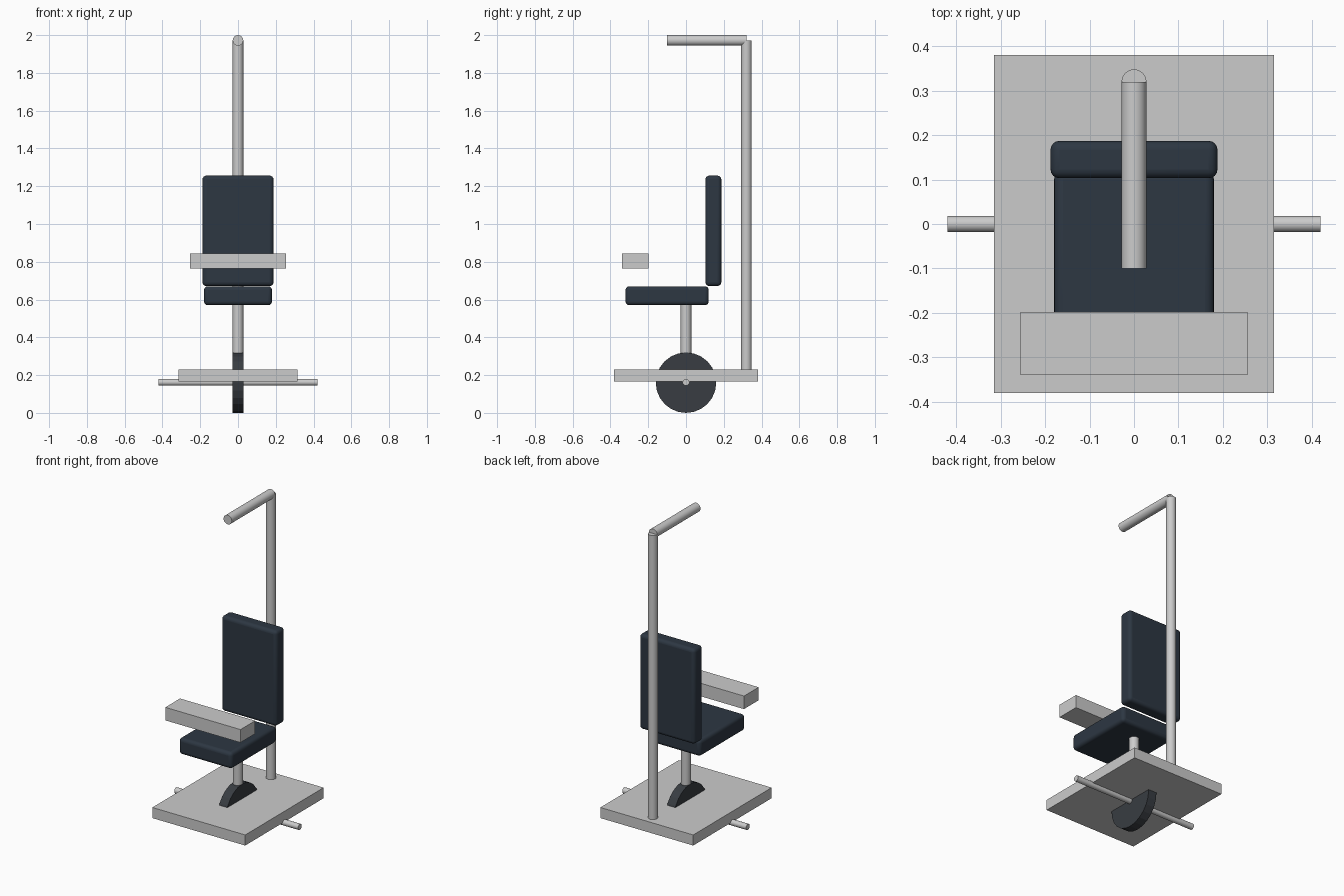
import bpy
from math import radians
from mathutils import Vector

if "Cube" in bpy.data.objects:
    bpy.data.objects.remove(bpy.data.objects["Cube"])


def material(name, color):
    mat = bpy.data.materials.new(name)
    mat.diffuse_color = (*color, 1)
    mat.use_nodes = True
    mat.node_tree.nodes["Principled BSDF"].inputs["Base Color"].default_value = mat.diffuse_color
    return mat


def box(name, lo, hi, mat=None, bevel=0):
    lo, hi = Vector(lo), Vector(hi)
    bpy.ops.mesh.primitive_cube_add(size=1, location=(lo + hi) / 2)
    obj = bpy.context.object
    obj.name = name
    obj.scale = hi - lo
    bpy.ops.object.transform_apply(location=False, rotation=False, scale=True)
    if mat:
        obj.data.materials.append(mat)
    if bevel:
        mod = obj.modifiers.new("rounded_edges", 'BEVEL')
        mod.width = bevel
        mod.segments = 4
        bpy.ops.object.shade_smooth_by_angle(angle=radians(35))
    return obj


def rod(name, start, end, radius, sides=32, mat=None, smooth=True):
    start, end = Vector(start), Vector(end)
    axis = end - start
    bpy.ops.mesh.primitive_cylinder_add(
        vertices=sides, radius=radius, depth=axis.length,
        location=(start + end) / 2, rotation=axis.to_track_quat('Z', 'Y').to_euler())
    obj = bpy.context.object
    obj.name = name
    if mat:
        obj.data.materials.append(mat)
    if smooth:
        bpy.ops.object.shade_smooth_by_angle(angle=radians(35))
    return obj


cushion = material("navy_cushion", (0.026, 0.038, 0.055))
rubber = material("dark_rubber", (0.04, 0.046, 0.054))

# Base plate with central wheel and axle
box("base_plate", (-0.315, -0.38, 0.165), (0.315, 0.38, 0.23))
rod("wheel", (-0.028, 0, 0.16), (0.028, 0, 0.16), 0.16, 24, rubber, smooth=False)
rod("axle", (-0.42, 0, 0.162), (0.42, 0, 0.162), 0.018, 24)

# Seat on its post, with backrest
rod("seat_post", (0, 0, 0.23), (0, 0, 0.59), 0.028)
box("seat", (-0.18, -0.32, 0.57), (0.18, 0.12, 0.67), cushion, 0.02)
box("backrest", (-0.188, 0.103, 0.672), (0.188, 0.187, 1.256), cushion, 0.02)

# Front lap bar
box("lap_bar", (-0.255, -0.34, 0.765), (0.255, -0.198, 0.845))

# Rear mast and overhead arm
rod("mast", (0, 0.32, 0.23), (0, 0.32, 1.972), 0.028)
rod("overhead_arm", (0, 0.32, 1.972), (0, -0.10, 1.972), 0.028)
